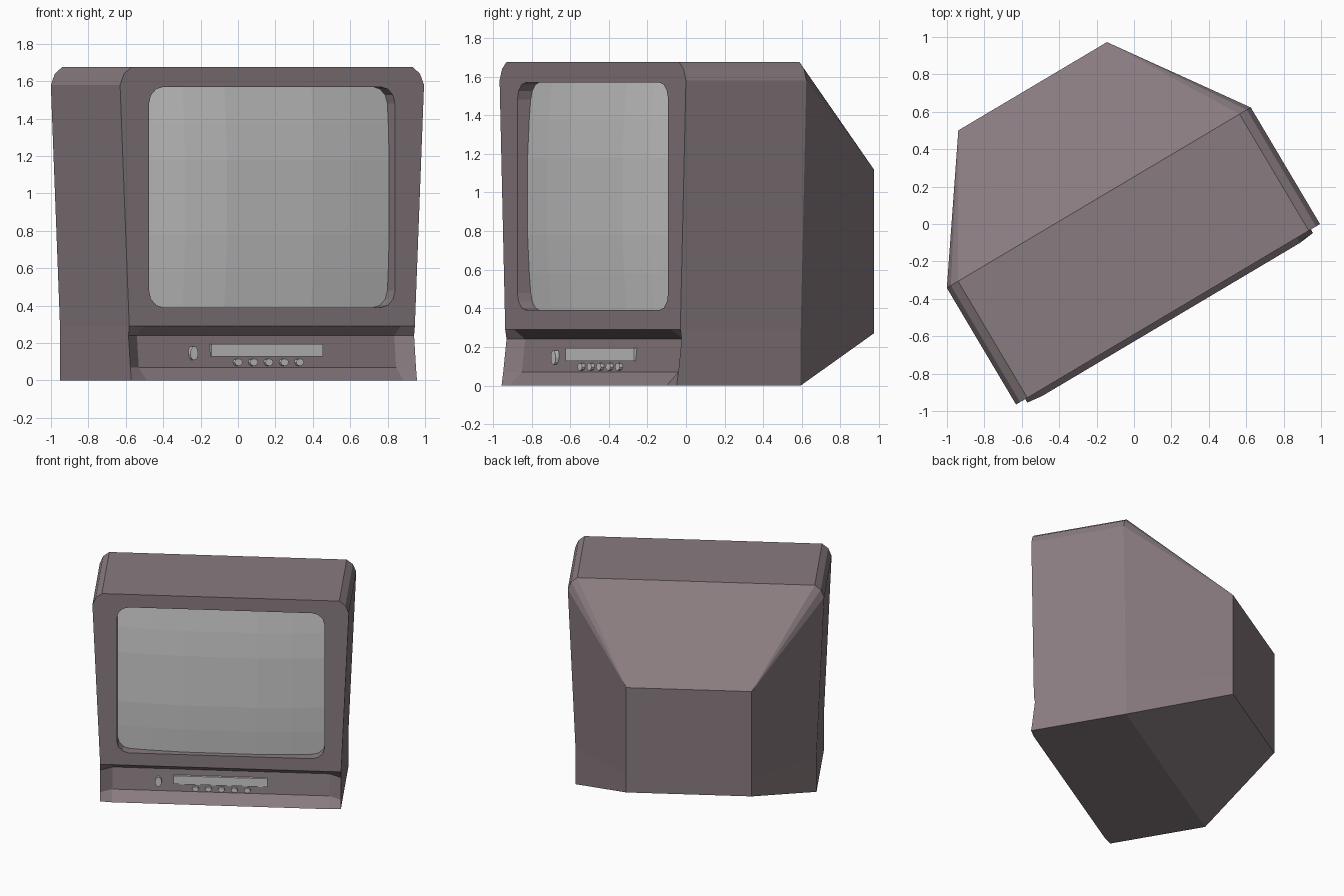
import bpy, bmesh, math
from mathutils import Matrix, Vector

if "Cube" in bpy.data.objects:
    bpy.data.objects.remove(bpy.data.objects["Cube"])

# The set is modelled facing -y, then turned into its final pose
POSE = Matrix.Rotation(math.radians(30.7), 4, 'Z') @ Matrix.Translation((-0.09, 0, 0))

shell = bpy.data.materials.new("dark_shell")
shell.diffuse_color = (0.25, 0.20, 0.215, 1)
shell.use_nodes = True
shell.node_tree.nodes["Principled BSDF"].inputs["Base Color"].default_value = shell.diffuse_color


def finish(name, bm, mat=None):
    bmesh.ops.recalc_face_normals(bm, faces=bm.faces)
    bm.transform(POSE)
    me = bpy.data.meshes.new(name)
    bm.to_mesh(me)
    bm.free()
    ob = bpy.data.objects.new(name, me)
    bpy.context.collection.objects.link(ob)
    if mat:
        me.materials.append(mat)
    return ob


def prism(name, outline, y0, y1):
    """Extrude an (x, z) outline from y0 to y1."""
    bm = bmesh.new()
    a = [bm.verts.new((x, y0, z)) for x, z in outline]
    b = [bm.verts.new((x, y1, z)) for x, z in outline]
    bm.faces.new(a)
    bm.faces.new(b[::-1])
    for i in range(len(a)):
        j = (i + 1) % len(a)
        bm.faces.new((a[i], b[i], b[j], a[j]))
    return finish(name, bm)


def oval(x, z, rx, rz, n=10):
    return [(x + rx * math.cos(2 * math.pi * i / n), z + rz * math.sin(2 * math.pi * i / n)) for i in range(n)]


# Cabinet: half profile of (half width, z, front y, z at the back panel)
profile = [(0.888, 0, -0.53, 0.27), (0.888, 0.07, -0.52, 0.31), (0.888, 0.24, -0.50, 0.39),
           (0.888, 0.29, -0.508, 0.42), (0.945, 1.58, -0.508, 1.12),
           (0.92, 1.64, -0.508, 1.12), (0.875, 1.675, -0.508, 1.12)]
bm = bmesh.new()
rings = []
for k in range(3):
    sides = []
    for s in (1, -1):
        sides.append([bm.verts.new([(s * w, fy, z), (s * w, 0.217, z), (s * 0.462, 0.91, zb)][k])
                      for w, z, fy, zb in profile])
    rings.append(sides)
n = len(profile)
for k in range(2):
    for s in range(2):
        p, q = rings[k][s], rings[k + 1][s]
        for i in range(n - 1):
            bm.faces.new((p[i], q[i], q[i + 1], p[i + 1]))
    (r0, l0), (r1, l1) = rings[k], rings[k + 1]
    bm.faces.new((r0[-1], r1[-1], l1[-1], l0[-1]))
    if k == 1:
        bm.faces.new((r0[0], r1[0], l1[0], l0[0]))
bm.faces.new(rings[2][0] + rings[2][1][::-1])

# Recessed control fascia with ramped ends, and the upper front face
R, L = rings[0]
inner = [(0, -0.54), (0.07, -0.46), (0.24, -0.44), (0.29, -0.508)]
cols = [L[:4]] + [[bm.verts.new((x, y, z)) for z, y in inner] for x in (-0.80, 0.80)] + [R[:4]]
for c, d in zip(cols, cols[1:]):
    for i in range(3):
        bm.faces.new((c[i], d[i], d[i + 1], c[i + 1]))
bm.faces.new([c[3] for c in cols] + R[4:] + L[:3:-1])
bm.faces.new([c[0] for c in cols] + [rings[1][0][0], rings[1][1][0]])
bmesh.ops.remove_doubles(bm, verts=bm.verts, dist=0.0005)
cabinet = finish("cabinet", bm, shell)

# Screen opening with rounded corners
hw, hh, r, zc = 0.765, 0.59, 0.09, 0.98
outline = []
for q, (sx, sz) in enumerate([(1, 1), (-1, 1), (-1, -1), (1, -1)]):
    for i in range(4):
        t = math.pi / 2 * (q + i / 3)
        outline.append((sx * (hw - r) + r * math.cos(t), zc + sz * (hh - r) + r * math.sin(t)))
cutter = prism("opening_cutter", outline, -0.7, -0.40)
cutter.data.materials.append(shell)
cutter.hide_render = True
cutter.hide_viewport = True
cut = cabinet.modifiers.new("opening", 'BOOLEAN')
cut.operation = 'DIFFERENCE'
cut.solver = 'EXACT'
cut.object = cutter

# Bulging faceted glass; its square corners sit inside the cabinet
bm = bmesh.new()
xs = [-0.775, -0.52, -0.27, 0.27, 0.52, 0.775]
zs = [-0.595, -0.40, -0.20, 0.20, 0.40, 0.595]
grid = [[bm.verts.new((x, -0.50 + 0.05 * (x / hw) ** 2 + 0.03 * (z / hh) ** 2, zc + z)) for x in xs] for z in zs]
for a, b in zip(grid, grid[1:]):
    for i in range(5):
        bm.faces.new((a[i], a[i + 1], b[i + 1], b[i]))
glass = finish("screen_glass", bm)
if sum((p.normal.dot(POSE.to_3x3() @ Vector((0, -1, 0))) for p in glass.data.polygons)) < 0:
    glass.data.flip_normals()

# Display window, power knob and row of buttons
prism("display_window", [(-0.35, 0.128), (0.342, 0.128), (0.342, 0.195), (-0.35, 0.195)], -0.464, -0.43)
prism("power_knob", oval(-0.462, 0.145, 0.025, 0.038), -0.472, -0.43)
for i in range(5):
    prism("button_%d" % (i + 1), oval(-0.188 + 0.0955 * i, 0.097, 0.025, 0.02, 8), -0.475, -0.43)
